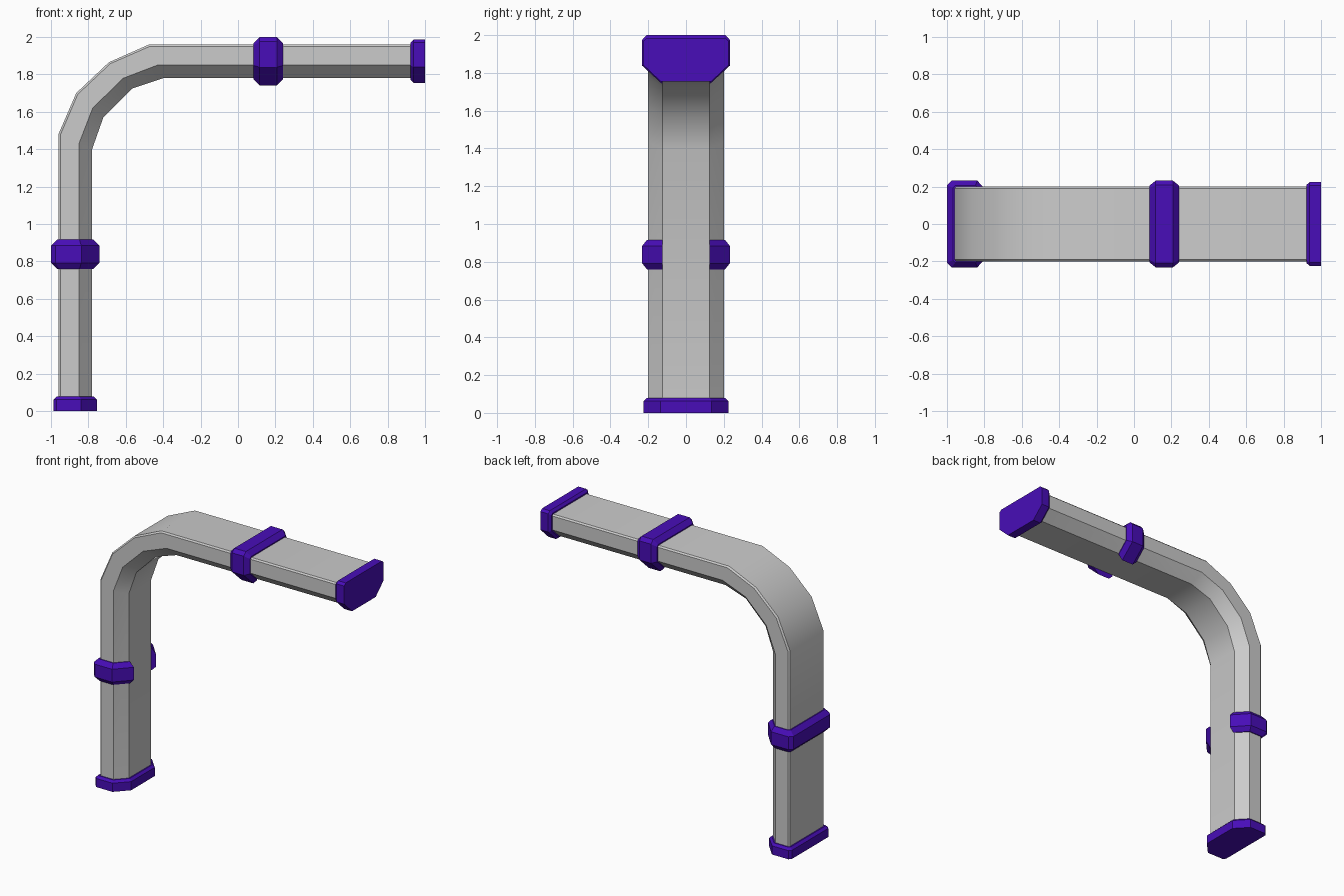
import bpy, bmesh, math

if "Cube" in bpy.data.objects:
    bpy.data.objects.remove(bpy.data.objects["Cube"])

# Half cross-sections as (depth from outer face, half width)
PIPE = [(0.18, 0.125), (0.11, 0.20), (0.01, 0.20), (0.0, 0.19)]
BAND = [(0.22, 0.125), (0.122, 0.232), (-0.015, 0.232), (-0.04, 0.208)]
CAP = [(0.205, 0.134), (0.12, 0.224), (-0.01, 0.224), (-0.026, 0.206)]

purple = bpy.data.materials.new("purple")
purple.diffuse_color = (0.065, 0.004, 0.48, 1)
purple.use_nodes = True
purple.node_tree.nodes["Principled BSDF"].inputs["Base Color"].default_value = purple.diffuse_color


def mirror(half):
    return half + [(u, -v) for u, v in reversed(half)]


def mix(a, b, t):
    return [(p[0] + (q[0] - p[0]) * t, p[1] + (q[1] - p[1]) * t) for p, q in zip(a, b)]


def on_leg(u, v, s):
    return (-0.96 + u, v, s)


def on_arm(u, v, s):
    return (s, v, 1.96 - u)


def loft(name, rings, mat=None):
    """Skin closed rings in order and cap both ends."""
    bm = bmesh.new()
    vs = [[bm.verts.new(p) for p in r] for r in rings]
    n = len(vs[0])
    for a, b in zip(vs, vs[1:]):
        for i in range(n):
            j = (i + 1) % n
            bm.faces.new((a[i], a[j], b[j], b[i]))
    bm.faces.new(vs[0])
    bm.faces.new(vs[-1])
    bmesh.ops.recalc_face_normals(bm, faces=bm.faces)
    me = bpy.data.meshes.new(name)
    bm.to_mesh(me)
    bm.free()
    ob = bpy.data.objects.new(name, me)
    bpy.context.collection.objects.link(ob)
    if mat:
        me.materials.append(mat)
    return ob


# Bent pipe: each station is outer (x, z) and inner (x, z)
stations = [((-0.96, 0.02), (-0.78, 0.02)),
            ((-0.96, 1.48), (-0.78, 1.40)),
            ((-0.865, 1.70), (-0.72, 1.57)),
            ((-0.69, 1.865), (-0.565, 1.725)),
            ((-0.475, 1.96), (-0.40, 1.78)),
            ((0.98, 1.96), (0.98, 1.78))]
rings = []
for o, i in stations:
    rings.append([(o[0] + (i[0] - o[0]) * u / 0.18, v, o[1] + (i[1] - o[1]) * u / 0.18)
                  for u, v in mirror(PIPE)])
pipe = loft("bent_pipe", rings)
bpy.context.view_layer.objects.active = pipe
pipe.select_set(True)
bpy.ops.object.shade_smooth_by_angle(angle=math.radians(30))
pipe.select_set(False)


# Open C-shaped collars, leaving the inner flat face bare
def collar(name, place, centre):
    section = [(0, -0.078), (0.2, -0.078), (1, -0.046), (1, 0.046), (0.2, 0.078), (0, 0.078)]
    levels = [(mirror(mix(PIPE, BAND, t)), centre + s) for t, s in section]
    loft(name, [[place(*c[k], s) for c, s in levels] for k in range(8)], purple)


collar("leg_collar", on_leg, 0.838)
collar("arm_collar", on_arm, 0.162)


# Closed end caps with a bevelled rim
def end_cap(name, place, end, direction):
    levels = [(1, 0), (1, 0.062), (0.35, 0.078)]
    loft(name, [[place(u, v, end + direction * s) for u, v in mirror(mix(PIPE, CAP, t))]
                for t, s in levels], purple)


end_cap("foot_cap", on_leg, 0.0, 1)
end_cap("arm_cap", on_arm, 1.0, -1)
